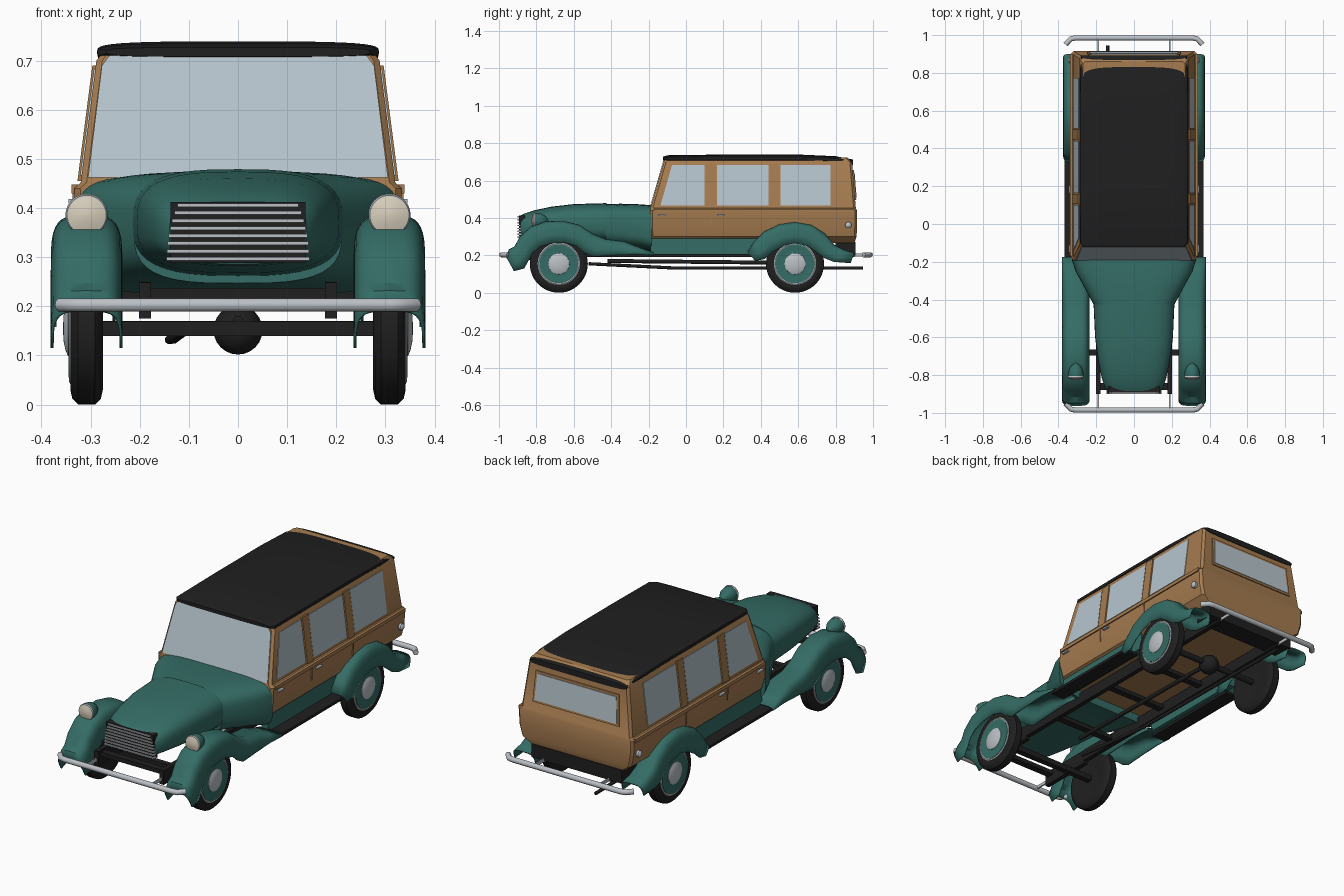
import bpy, bmesh
from math import sin, cos, pi, copysign
from mathutils import Vector

if "Cube" in bpy.data.objects:
    bpy.data.objects.remove(bpy.data.objects["Cube"])


def material(name, rgb):
    m = bpy.data.materials.new(name)
    m.use_nodes = True
    m.diffuse_color = (*rgb, 1)
    node = m.node_tree.nodes["Principled BSDF"]
    node.inputs["Base Color"].default_value = (*rgb, 1)
    node.inputs["Roughness"].default_value = 0.6
    return m


GREEN = material("green paint", (0.035, 0.15, 0.13))
WOOD = material("wood", (0.38, 0.2, 0.08))
BLACK = material("black", (0.014, 0.014, 0.014))
CHROME = material("chrome", (0.5, 0.53, 0.56))
GLASS = material("glass", (0.47, 0.56, 0.61))
LENS = material("cream lens", (0.68, 0.62, 0.5))
SIDES = (("left", 1), ("right", -1))


def finish(name, bm, mat, smooth=True, thick=0):
    bmesh.ops.recalc_face_normals(bm, faces=bm.faces)
    me = bpy.data.meshes.new(name)
    bm.to_mesh(me)
    bm.free()
    me.materials.append(mat)
    ob = bpy.data.objects.new(name, me)
    bpy.context.collection.objects.link(ob)
    if thick:
        mod = ob.modifiers.new("thickness", "SOLIDIFY")
        mod.thickness = thick
        mod.offset = 0
    if smooth:
        bpy.ops.object.select_all(action="DESELECT")
        bpy.context.view_layer.objects.active = ob
        ob.select_set(True)
        bpy.ops.object.shade_smooth_by_angle(angle=0.6)
    return ob


def loft(name, rings, mat, closed=True, thick=0, smooth=True):
    """Skin a list of point rings; closed rings get end caps."""
    bm = bmesh.new()
    vs = [[bm.verts.new(p) for p in r] for r in rings]
    n = len(vs[0])
    for a, b in zip(vs, vs[1:]):
        for i in range(n if closed else n - 1):
            j = (i + 1) % n
            bm.faces.new((a[i], a[j], b[j], b[i]))
    if closed:
        bm.faces.new(vs[0])
        bm.faces.new(vs[-1])
    return finish(name, bm, mat, smooth, thick)


def box(name, x, y, z, mat):
    rings = [[(a, y[0], z[0]), (a, y[1], z[0]), (a, y[1], z[1]), (a, y[0], z[1])] for a in x]
    return loft(name, rings, mat, smooth=False)


def plate(name, pts, offset, mat):
    """Thin panel: a polygon pushed out along an offset."""
    return loft(name, [pts, [Vector(p) + Vector(offset) for p in pts]], mat, smooth=False)


def lathe(name, prof, loc, axis, mat, n=32):
    """Turn (distance along axis, radius) pairs around an axis vector."""
    axis = Vector(axis)
    u = axis.orthogonal().normalized()
    v = axis.cross(u)
    rings = [[Vector(loc) + axis * a + (u * cos(2 * pi * i / n) + v * sin(2 * pi * i / n)) * r
              for i in range(n)] for a, r in prof]
    return loft(name, rings, mat)


def tube(name, pts, r, mat):
    cu = bpy.data.curves.new(name, "CURVE")
    cu.dimensions = "3D"
    cu.bevel_depth = r
    cu.bevel_resolution = 3
    cu.use_fill_caps = True
    sp = cu.splines.new("POLY")
    sp.points.add(len(pts) - 1)
    for p, co in zip(sp.points, pts):
        p.co = (*co, 1)
    cu.materials.append(mat)
    ob = bpy.data.objects.new(name, cu)
    bpy.context.collection.objects.link(ob)


def power(v, e):
    return copysign(abs(v) ** e, v)


def section(y, w, z0, z1, e, n=40):
    """Rounded box cross-section across the car."""
    zc, h = (z0 + z1) / 2, (z1 - z0) / 2
    return [(w * power(cos(2 * pi * i / n), e), y, zc + h * power(sin(2 * pi * i / n), e))
            for i in range(n)]


# Wooden body: height, half width, front, rear
BODY = [(.265, .27, -.18, .9), (.30, .315, -.188, .912), (.36, .33, -.192, .915), (.44, .333, -.192, .915),
        (.452, .32, -.19, .908), (.70, .288, -.118, .888), (.724, .27, -.111, .86)]


def body_at(z):
    for a, b in zip(BODY, BODY[1:]):
        if z <= b[0]:
            t = (z - a[0]) / (b[0] - a[0])
            return [a[k] + t * (b[k] - a[k]) for k in (1, 2, 3)]


def body_ring(z, w, f, r, c=.012):
    half = [(w - c, f), (w, f + c), (w, r - c), (w - c, r)]
    return [(x, y, z) for x, y in half] + [(-x, y, z) for x, y in reversed(half)]


loft("wood_body", [body_ring(*s) for s in BODY], WOOD)
loft("roof", [section(*s, .55) for s in
              [(-.122, .268, .708, .727), (-.1, .286, .697, .735), (.2, .287, .696, .739), (.6, .287, .696, .739),
               (.8, .286, .692, .73), (.893, .28, .682, .712)]], BLACK)

# Windscreen and rear window
plate("windscreen", [(s * w, body_at(z)[1] - .001, z) for w, z, s in
                     [(.305, .462, 1), (.277, .69, 1), (.262, .71, 1), (.2, .716, 1),
                      (.2, .716, -1), (.262, .71, -1), (.277, .69, -1), (.305, .462, -1)]],
      (0, -.004, 0), GLASS)
for name, w, z0, z1, d, mat in [("rear_window_frame", .25, .495, .655, .006, WOOD),
                                ("rear_window", .238, .507, .643, .009, GLASS)]:
    plate(name, [(x, body_at(z)[2], z) for x, z in [(-w, z0), (w, z0), (w - .01, z1), (-w + .01, z1)]],
          (0, d, 0), mat)

# Side windows, trim, handles, lamps
WINDOWS = [("front", -.137, -.075, .1), ("middle", .165, .165, .44), ("back", .505, .505, .772)]
for side, s in SIDES:
    def on_side(pts, gap=0):
        return [(s * (body_at(z)[0] + gap), y, z) for y, z in pts]
    for place, y0, y1, y2 in WINDOWS:
        plate(f"{side}_{place}_window", on_side([(y0, .466), (y2, .466), (y2, .682), (y1, .682)]),
              (s * .003, 0, 0), GLASS)
    for i, y in enumerate((.133, .473)):
        plate(f"{side}_pillar_{i}", on_side([(y - .026, .455), (y + .026, .455), (y + .026, .69), (y - .026, .69)]),
              (s * .007, 0, 0), WOOD)
        plate(f"{side}_door_seam_{i}", on_side([(y - .003, .362), (y + .003, .362), (y + .003, .44), (y - .003, .44)]),
              (s * .004, 0, 0), WOOD)
    box(f"{side}_belt_rail", (s * .325, s * .339), (-.17, .9), (.43, .448), WOOD)
    for i, y in enumerate((-.13, .185)):
        box(f"{side}_door_handle_{i}", (s * .33, s * .345), (y - .02, y + .02), (.41, .418), CHROME)
    lathe(f"{side}_tail_lamp", [(0, .017), (.014, .017), (.02, .011), (.023, .002)],
          (s * .327, .868, .362), (s, 0, 0), CHROME, 16)
    box(f"{side}_sill", (s * .27, s * .305), (-.19, .42), (.208, .29), GREEN)
    box(f"{side}_running_board", (s * .29, s * .368), (-.2, .37), (.192, .206), BLACK)

# Bonnet, cowl and grille
loft("cowl", [section(*c) for c in [(-.43, .212, .247, .474, .62), (-.35, .255, .243, .476, .58),
                                    (-.25, .31, .235, .473, .48), (-.185, .33, .225, .468, .4)]], GREEN)
loft("bonnet", [section(*c, .68) for c in
                [(-.425, .214, .262, .479), (-.6, .206, .268, .474), (-.72, .19, .274, .46),
                 (-.81, .172, .279, .441), (-.865, .155, .282, .423), (-.885, .14, .286, .412)]], GREEN)
box("grille_back", (-.137, .137), (-.893, -.86), (.288, .412), BLACK)
for i in range(8):
    z = .297 + i * .0155
    w = .145 - .022 * (i / 7) ** 2
    box(f"grille_bar_{i}", (-w, w), (-.9, -.88), (z - .0035, z + .0035), CHROME)

# Fenders: upper edge (y, z) and lower edge (y, z) along the arch
FRONT = [(-.96, .19, -.92, .115), (-.945, .23, -.865, .13), (-.915, .245, -.84, .175), (-.885, .30, -.82, .213),
         (-.83, .35, -.78, .245), (-.75, .378, -.72, .264), (-.66, .382, -.65, .268), (-.57, .36, -.585, .25),
         (-.50, .313, -.545, .215), (-.43, .284, -.50, .192), (-.33, .272, -.38, .2), (-.25, .24, -.27, .205),
         (-.175, .215, -.175, .2)]
REAR = [(.33, .215, .37, .17), (.365, .27, .42, .18), (.42, .325, .46, .215), (.50, .363, .52, .25),
        (.58, .375, .58, .265), (.67, .36, .65, .25), (.74, .315, .70, .215), (.79, .255, .74, .185),
        (.85, .225, .79, .165), (.90, .212, .88, .158)]


def fender(name, path, s, xc, w, n=18):
    rings = []
    for yt, zt, yb, zb in path:
        ring = []
        for i in range(n + 1):
            a = pi * i / n
            t = max(sin(a), 0) ** .5
            ring.append((s * (xc + w * power(cos(a), .5)), yb + t * (yt - yb), zb + t * (zt - zb)))
        rings.append(ring)
    loft(name, rings, GREEN, closed=False, thick=.006)


for side, s in SIDES:
    fender(f"{side}_front_fender", FRONT, s, .308, .07)
    fender(f"{side}_rear_fender", REAR, s, .312, .06)
    # Headlamps
    at = (s * .308, -.815, .386)
    lathe(f"{side}_headlamp_shell", [(0, .039), (.02, .041), (.045, .036), (.065, .024), (.08, .003)],
          at, (0, 1, 0), GREEN)
    lathe(f"{side}_headlamp_rim", [(-.003, .04), (.003, .043), (.009, .041)], at, (0, 1, 0), CHROME)
    lathe(f"{side}_headlamp_lens", [(-.011, .003), (-.009, .02), (-.003, .038), (.002, .038)],
          at, (0, 1, 0), LENS)
    # Wheels
    for place, y in (("front", -.68), ("rear", .583)):
        hub, out = (s * .308, y, .155), (s, 0, 0)
        lathe(f"{side}_{place}_tyre", [(-.028, .1), (-.033, .125), (-.029, .143), (-.017, .155), (.017, .155),
                                       (.029, .143), (.033, .125), (.028, .1)], hub, out, BLACK, 48)
        lathe(f"{side}_{place}_trim_ring", [(.02, .113), (.033, .113), (.036, .108), (.034, .104)],
              hub, out, CHROME, 48)
        lathe(f"{side}_{place}_rim", [(.02, .104), (.036, .104), (.037, .092), (.034, .08), (.036, .06)],
              hub, out, GREEN, 48)
        lathe(f"{side}_{place}_hubcap", [(.03, .058), (.038, .056), (.043, .044), (.047, .025), (.048, .002)],
              hub, out, CHROME)

# Bumpers with brackets
for place, d in (("front", -1), ("rear", 1)):
    tube(f"{place}_bumper", [(x, d * y, .203) for x, y in
                             [(-.362, .95), (-.335, .98), (-.31, .985), (.31, .985), (.335, .98), (.362, .95)]],
         .014, CHROME)
    for side, s in SIDES:
        box(f"{side}_{place}_bumper_bracket", (s * .185, s * .192), (d * .9, d * .98), (.195, .211), CHROME)

# Chassis and drivetrain
for side, s in SIDES:
    box(f"{side}_frame_rail", (s * .177, s * .201), (-.6, .9), (.19, .25), BLACK)
    box(f"{side}_frame_horn", (s * .177, s * .201), (-.9, -.6), (.175, .248), BLACK)
for i, y in enumerate((-.86, -.4, 0, .3, .8)):
    box(f"cross_member_{i}", (-.18, .18), (y - .018, y + .018), (.215, .237), BLACK)
box("rear_valance", (-.26, .26), (.8, .905), (.2, .27), BLACK)
box("front_axle", (-.29, .29), (-.695, -.665), (.14, .169), BLACK)
tube("rear_axle", [(-.29, .583, .155), (.29, .583, .155)], .016, BLACK)
lathe("differential", [(.05 * -cos(pi * i / 12), max(.05 * sin(pi * i / 12), .001)) for i in range(13)],
      (0, .583, .152), (0, 1, 0), BLACK, 24)
tube("drive_shaft", [(0, -.42, .17), (0, .56, .16)], .011, BLACK)
tube("exhaust_pipe", [(-.1, -.52, .155), (-.13, -.08, .133), (-.14, .945, .132)], .009, BLACK)
